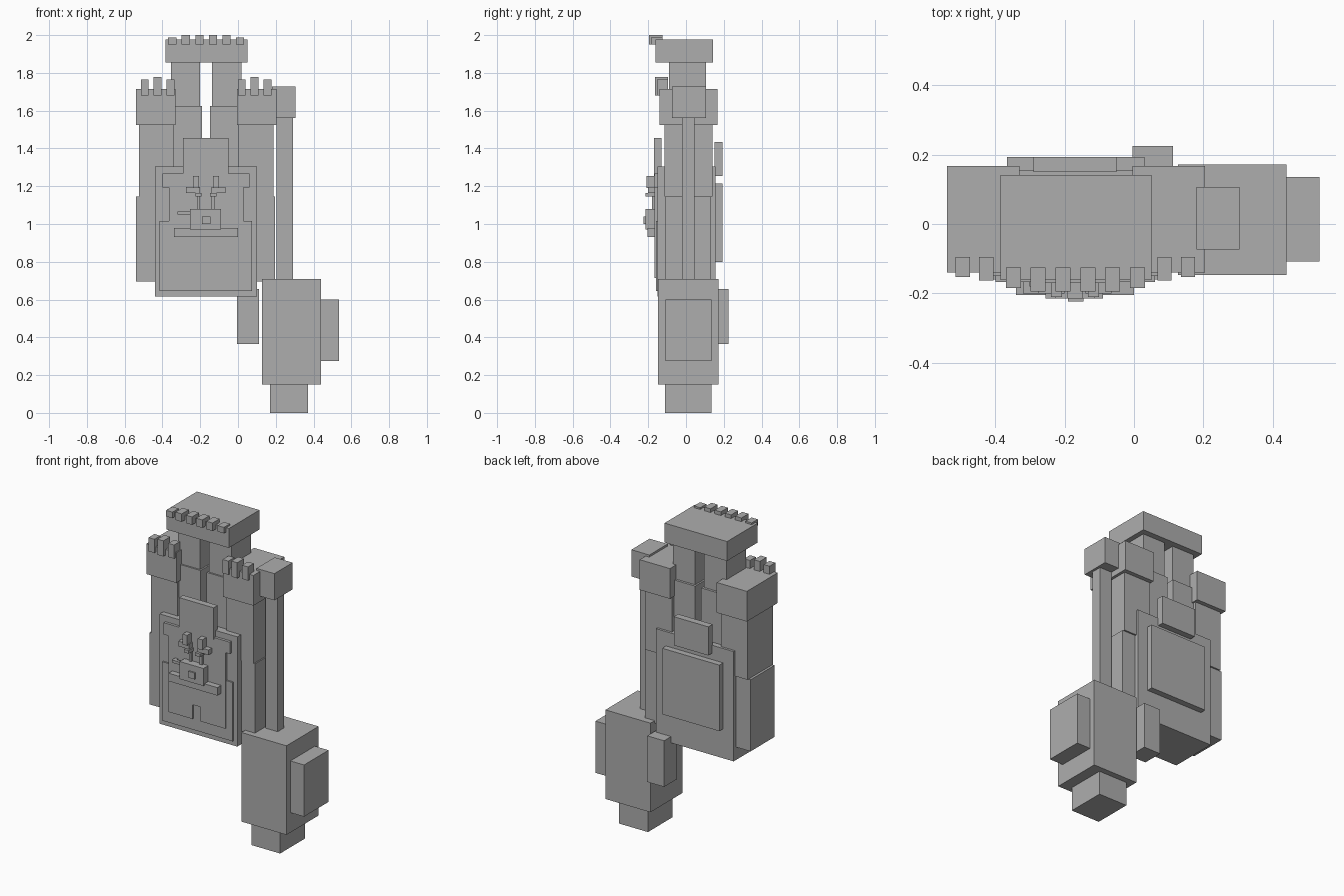
import bpy
import bmesh

cube = bpy.data.objects.get("Cube")
if cube:
    bpy.data.objects.remove(cube, do_unlink=True)

grey = bpy.data.materials.new("stone_grey")
grey.use_nodes = True
GREY = (0.42, 0.42, 0.42, 1)
grey.diffuse_color = GREY
grey.node_tree.nodes["Principled BSDF"].inputs["Base Color"].default_value = GREY


def finish(name, bm):
    bmesh.ops.recalc_face_normals(bm, faces=bm.faces)
    mesh = bpy.data.meshes.new(name)
    bm.to_mesh(mesh)
    bm.free()
    mesh.materials.append(grey)
    obj = bpy.data.objects.new(name, mesh)
    bpy.context.collection.objects.link(obj)
    return obj


def block(name, x, y, z):
    """Box from (min, max) pairs along each axis."""
    bm = bmesh.new()
    bmesh.ops.create_cube(bm, size=1)
    for v in bm.verts:
        v.co = [r[0] if c < 0 else r[1] for c, r in zip(v.co, (x, y, z))]
    return finish(name, bm)


def panel(name, outline, y):
    """Extruded x-z outline."""
    bm = bmesh.new()
    face = bm.faces.new([bm.verts.new((px, y[0], pz)) for px, pz in outline])
    ext = bmesh.ops.extrude_face_region(bm, geom=[face])
    for v in ext["geom"]:
        if isinstance(v, bmesh.types.BMVert):
            v.co.y = y[1]
    return finish(name, bm)


def teeth(name, start, step, count, width, y, z):
    """Row of small blocks, the middle ones a little taller and deeper."""
    for i in range(count):
        c = start + i * step
        end = i in (0, count - 1)
        block(f"{name}_{i + 1}", (c - width / 2, c + width / 2),
              (y[0] + 0.01 * end, y[1]), (z[0], z[1] - 0.012 * end))


# Palm with front and back plates
block("palm", (-0.44, 0.10), (-0.15, 0.155), (0.615, 1.305))
block("back_plate", (-0.367, 0.03), (0.14, 0.193), (0.80, 1.215))
block("back_upper_plate", (-0.29, -0.05), (0.15, 0.193), (1.255, 1.435))
block("front_lower_plate", (-0.415, 0.075), (-0.16, -0.13), (0.645, 1.015))

# Outer towers: wide lower part, slimmer upper part, cap and teeth
block("right_tower_lower", (-0.54, -0.335), (-0.11, 0.13), (0.695, 1.145))
block("left_tower_lower", (-0.005, 0.195), (-0.11, 0.13), (0.695, 1.145))
block("right_tower_upper", (-0.525, -0.34), (-0.115, 0.14), (1.145, 1.525))
block("left_tower_upper", (0.0, 0.187), (-0.115, 0.14), (1.145, 1.525))
for side, x0, first in (("right", -0.54, -0.494), ("left", -0.005, 0.02)):
    block(side + "_tower_cap", (x0, x0 + 0.21), (-0.14, 0.167), (1.525, 1.715))
    teeth(side + "_tower_tooth", first, 0.068, 3, 0.041,
          (-0.163, -0.095), (1.68, 1.778))

# Middle pair of towers under a shared cap
block("mid_right_lower", (-0.34, -0.19), (-0.10, 0.12), (1.0, 1.625))
block("mid_left_lower", (-0.148, 0.003), (-0.10, 0.12), (1.0, 1.625))
block("mid_right_upper", (-0.355, -0.2), (-0.09, 0.105), (1.625, 1.855))
block("mid_left_upper", (-0.137, 0.018), (-0.09, 0.105), (1.625, 1.855))
block("top_cap", (-0.385, 0.05), (-0.162, 0.142), (1.855, 1.977))
teeth("top_tooth", -0.348, 0.0716, 6, 0.043, (-0.195, -0.125), (1.95, 2.0))

# Thin side post and its cap
block("side_post", (0.205, 0.29), (-0.02, 0.045), (0.70, 1.56))
block("side_post_cap", (0.18, 0.305), (-0.074, 0.107), (1.56, 1.728))

# Lower body block with foot, side and rear lugs
block("lower_body", (0.127, 0.44), (-0.147, 0.172), (0.15, 0.71))
block("foot", (0.17, 0.37), (-0.11, 0.135), (0.0, 0.15))
block("side_lug", (0.44, 0.535), (-0.108, 0.135), (0.275, 0.6))
block("rear_lug", (-0.005, 0.112), (0.095, 0.225), (0.365, 0.655))

# Emblem plate with ears and a notch in its lower edge
panel("emblem", [(-0.365, 0.715), (-0.198, 0.715), (-0.198, 0.805),
                 (-0.145, 0.805), (-0.145, 0.715), (0.03, 0.715),
                 (0.03, 1.193), (0.06, 1.193), (0.06, 1.267),
                 (-0.40, 1.267), (-0.40, 1.193), (-0.365, 1.193)],
      (-0.167, -0.14))
block("emblem_crown", (-0.29, -0.05), (-0.17, -0.13), (1.255, 1.455))

# Face details on the emblem
block("chin_bar", (-0.34, 0.0), (-0.205, -0.16), (0.93, 0.98))
block("muzzle", (-0.255, -0.09), (-0.215, -0.16), (0.97, 1.08))
block("muzzle_stud", (-0.19, -0.145), (-0.224, -0.21), (1.0, 1.04))
block("pipe", (-0.32, -0.25), (-0.2, -0.18), (1.05, 1.067))
block("pipe_root", (-0.32, -0.30), (-0.2, -0.16), (1.05, 1.067))
MID = -0.17
for side, s in (("right", -1), ("left", 1)):
    def span(a, b):
        return tuple(sorted((MID + s * a, MID + s * b)))
    block(side + "_brow", span(0.03, 0.105), (-0.2, -0.16), (1.165, 1.197))
    block(side + "_brow_horn", span(0.037, 0.069), (-0.21, -0.165), (1.19, 1.255))
    block(side + "_eye", span(0.022, 0.056), (-0.215, -0.16), (1.145, 1.165))
    block(side + "_nose_line", span(0.03, 0.046), (-0.18, -0.16), (1.08, 1.145))
